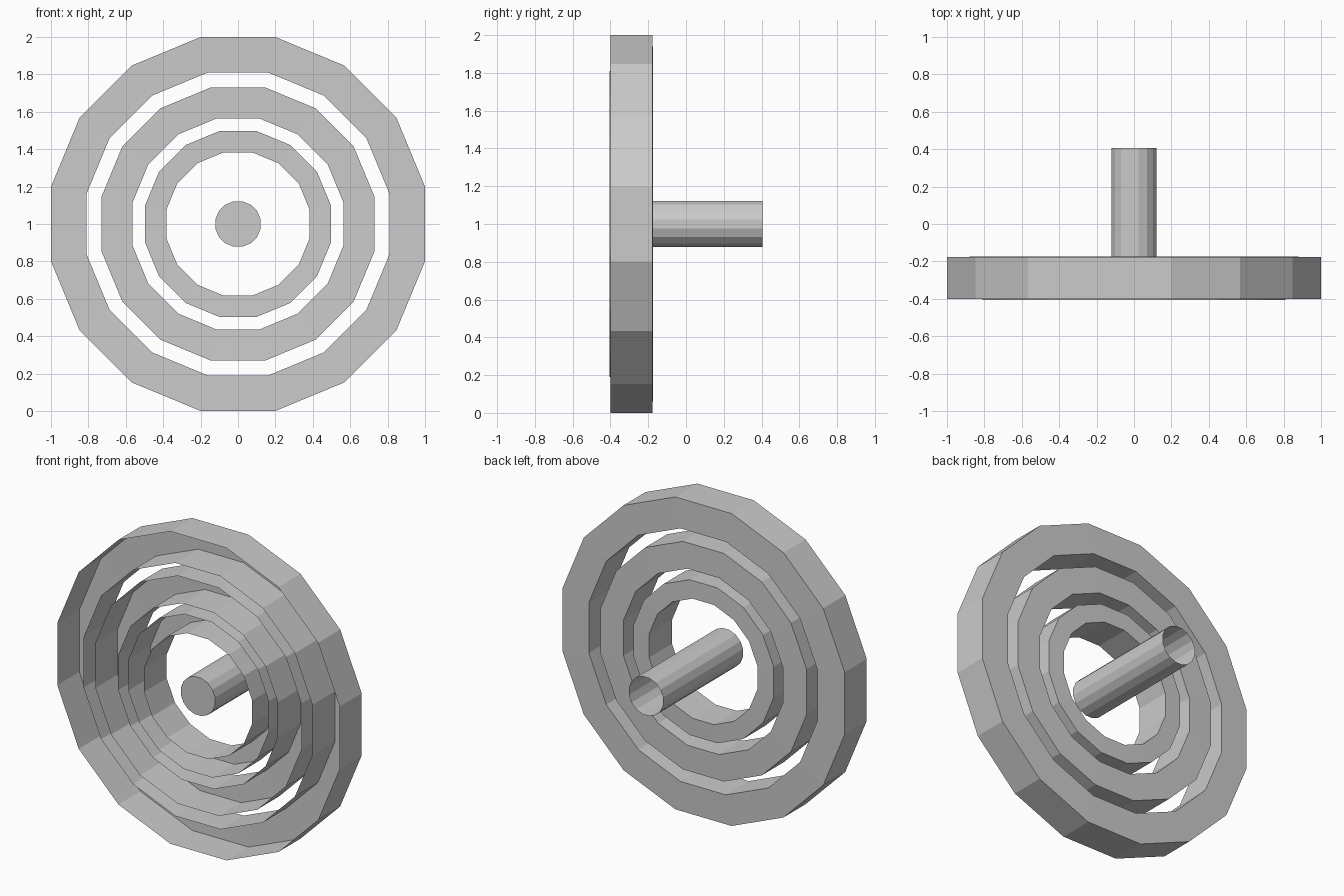
import bpy, bmesh, math

if "Cube" in bpy.data.objects:
    bpy.data.objects.remove(bpy.data.objects["Cube"])

SIDES = 16
CENTRE_Z = 1.0


def loop(bm, apothem, y):
    """16-sided loop in the XZ plane with flat sides at top, bottom, left and right."""
    r = apothem / math.cos(math.pi / SIDES)
    angles = [(i + 0.5) * 2 * math.pi / SIDES for i in range(SIDES)]
    return [bm.verts.new((r * math.cos(a), y, CENTRE_Z + r * math.sin(a))) for a in angles]


def lathe(name, profile, cap_start=False):
    """Sweep (apothem, y) points around the Y axis; optionally close the first loop."""
    bm = bmesh.new()
    loops = [loop(bm, a, y) for a, y in profile]
    for p, q in zip(loops, loops[1:]):
        for i in range(SIDES):
            j = (i + 1) % SIDES
            bm.faces.new((p[i], p[j], q[j], q[i]))
    if cap_start:
        bm.faces.new(loops[0][::-1])
    bmesh.ops.recalc_face_normals(bm, faces=bm.faces[:])
    mesh = bpy.data.meshes.new(name)
    bm.to_mesh(mesh)
    bm.free()
    obj = bpy.data.objects.new(name, mesh)
    bpy.context.collection.objects.link(obj)
    return obj


# Concentric channel rings: outer wall, back face, inner wall, open at the front
for name, outer, inner in (("outer_ring", 1.0, 0.81),
                           ("middle_ring", 0.73, 0.565),
                           ("inner_ring", 0.497, 0.383)):
    lathe(name, [(outer, -0.40), (outer, -0.177), (inner, -0.174), (inner, -0.405)])

# Centre rod: closed at the front, open at the back
lathe("centre_rod", [(0.121, -0.405), (0.121, 0.405)], cap_start=True)
